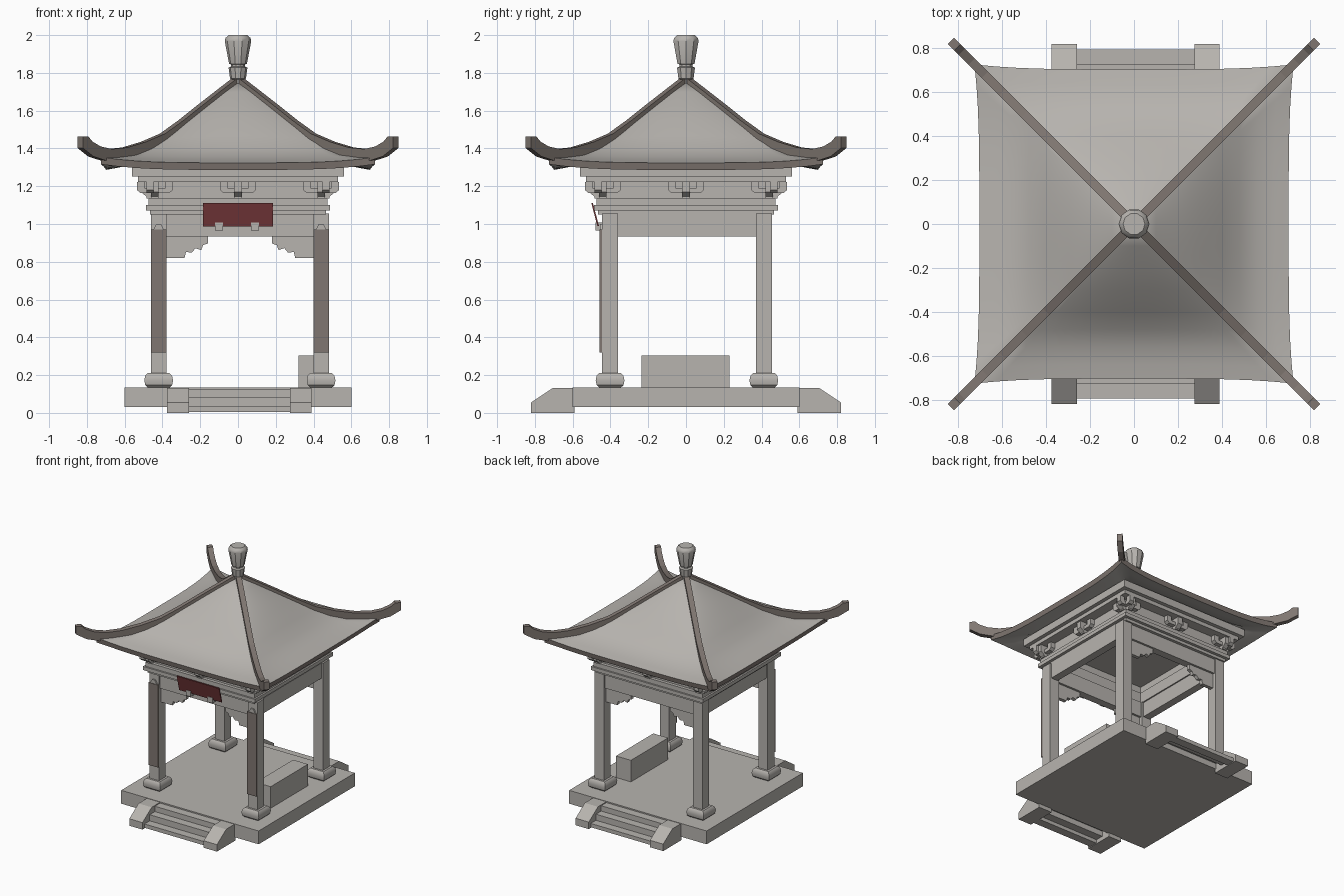
import bpy, bmesh, math
from mathutils import Vector, Matrix

if "Cube" in bpy.data.objects:
    bpy.data.objects.remove(bpy.data.objects["Cube"])


def material(name, r, g, b):
    m = bpy.data.materials.new(name)
    m.diffuse_color = (r, g, b, 1)
    m.use_nodes = True
    m.node_tree.nodes["Principled BSDF"].inputs["Base Color"].default_value = m.diffuse_color
    return m


STONE = material("grey_stone", 0.475, 0.455, 0.428)
BROWN = material("brown_grey", 0.215, 0.183, 0.165)
RED = material("dark_red", 0.19, 0.042, 0.045)
CX, CY = 0.01, 0.005      # centre of the column grid


def smooth_by_angle(ob):
    bpy.ops.object.select_all(action='DESELECT')
    ob.select_set(True)
    bpy.context.view_layer.objects.active = ob
    bpy.ops.object.shade_smooth_by_angle(angle=math.radians(35))


def finish(name, bm, mats, smooth=False, recalc=True):
    if recalc:
        bmesh.ops.recalc_face_normals(bm, faces=bm.faces)
    me = bpy.data.meshes.new(name)
    bm.to_mesh(me)
    bm.free()
    ob = bpy.data.objects.new(name, me)
    bpy.context.collection.objects.link(ob)
    for m in mats:
        me.materials.append(m)
    if smooth:
        smooth_by_angle(ob)
    return ob


def box(name, x0, x1, y0, y1, z0, z1, mat=STONE):
    bm = bmesh.new()
    bmesh.ops.create_cube(bm, size=1)
    for v in bm.verts:
        v.co = Vector(((x0 + x1) / 2 + v.co.x * (x1 - x0),
                       (y0 + y1) / 2 + v.co.y * (y1 - y0),
                       (z0 + z1) / 2 + v.co.z * (z1 - z0)))
    return finish(name, bm, [mat])


def prism(name, pts, a, b, place, mat=STONE):
    """Extrude outline pts from a to b; place(u, w, t) gives the 3D point."""
    bm = bmesh.new()
    lo = [bm.verts.new(place(u, w, a)) for u, w in pts]
    hi = [bm.verts.new(place(u, w, b)) for u, w in pts]
    n = len(pts)
    bm.faces.new(lo)
    bm.faces.new(hi)
    for i in range(n):
        j = (i + 1) % n
        bm.faces.new((lo[i], lo[j], hi[j], hi[i]))
    return finish(name, bm, [mat])


def stack(name, rings, sides, cx, cy, closed=False, mat=STONE, turn=0.0, smooth=False):
    """Loft regular polygons; rings = (radius, z)."""
    bm = bmesh.new()
    loops = [[bm.verts.new((cx + r * math.cos(turn + k * math.tau / sides),
                            cy + r * math.sin(turn + k * math.tau / sides), z))
              for k in range(sides)] for r, z in rings]
    pairs = list(zip(loops, loops[1:]))
    if closed:
        pairs.append((loops[-1], loops[0]))
    else:
        bm.faces.new(loops[0])
        bm.faces.new(loops[-1])
    for p, q in pairs:
        for k in range(sides):
            m = (k + 1) % sides
            bm.faces.new((p[k], p[m], q[m], q[k]))
    return finish(name, bm, [mat], smooth)


def square_ring(name, outer, inner, z0, z1):
    s = math.sqrt(2)
    return stack(name, [(outer * s, z0), (outer * s, z1), (inner * s, z1), (inner * s, z0)],
                 4, 0, 0, True, turn=math.pi / 4)


# platform and bench
box("platform", -0.60, 0.60, -0.60, 0.60, 0.03, 0.135)
box("bench", 0.32, 0.45, -0.235, 0.23, 0.135, 0.305)

# steps with sloping cheeks, front and back
cheek = [(0.59, 0), (0.82, 0), (0.82, 0.055), (0.705, 0.132), (0.59, 0.132)]
for side, s in (("front", -1), ("back", 1)):
    for tag, x0, x1 in (("left", -0.375, -0.26), ("right", 0.275, 0.39)):
        prism(f"{side}_{tag}_step_cheek", cheek, x0, x1, lambda u, w, t: (t, s * u, w))
    for i, (y, z) in enumerate(((0.795, 0.035), (0.73, 0.083), (0.665, 0.125))):
        ys = sorted((s * (y - 0.067), s * y))
        box(f"{side}_step_{i + 1}", -0.26, 0.275, ys[0], ys[1], max(0.005, z - 0.05), z)

# columns on rounded square bases
base = [(0.058, 0.135), (0.071, 0.147), (0.076, 0.172), (0.071, 0.197), (0.058, 0.21)]
for sx in (-1, 1):
    for sy in (-1, 1):
        x, y = CX + sx * 0.43, CY + sy * 0.407
        tag = ("left" if sx < 0 else "right") + ("_front" if sy < 0 else "_back")
        box(tag + "_column", x - 0.041, x + 0.041, y - 0.042, y + 0.042, 0.135, 1.055)
        stack(tag + "_column_base", [(r * 1.414, z) for r, z in base], 4, x, y,
              turn=math.pi / 4, smooth=True)

# hanging boards on the front columns
for tag, x in (("left", -0.42), ("right", 0.44)):
    box(tag + "_hanging_board", x - 0.041, x + 0.041, -0.459, -0.443, 0.32, 0.97, BROWN)
    prism(tag + "_board_hook", [(x - 0.028, 0.97), (x + 0.028, 0.97), (x + 0.012, 1.0), (x - 0.012, 1.0)],
          -0.455, -0.443, lambda u, w, t: (u, t, w))

# beams between the columns
for s in (-1, 1):
    y, x = CY + s * 0.407, CX + s * 0.43
    box("cross_beam", CX - 0.39, CX + 0.39, y - 0.03, y + 0.03, 0.935, 1.055)
    box("side_beam", x - 0.03, x + 0.03, CY - 0.37, CY + 0.37, 0.935, 1.055)

# carved corner braces under the front and back beams
brace = [(0.39, 0.937), (0.17, 0.937), (0.17, 0.897), (0.195, 0.888), (0.205, 0.862),
         (0.235, 0.872), (0.255, 0.848), (0.285, 0.852), (0.293, 0.82), (0.39, 0.82)]
for sx in (-1, 1):
    for sy in (-1, 1):
        prism("carved_brace", brace, -0.014, 0.014,
              lambda u, w, t: (CX + sx * u, CY + sy * 0.407 + t, w))

# stepped cornice with a flat ceiling inside
for i, (o, n, z0, z1) in enumerate(((0.465, 0.38, 1.05, 1.072), (0.488, 0.38, 1.072, 1.10),
                                    (0.475, 0.38, 1.10, 1.135), (0.45, 0.39, 1.135, 1.225),
                                    (0.53, 0.39, 1.222, 1.252), (0.56, 0.42, 1.252, 1.31))):
    square_ring(f"cornice_tier_{i + 1}", o, n, z0, z1)
box("ceiling", -0.4, 0.4, -0.4, 0.4, 1.19, 1.21)

# bracket sets in the cornice
arm = [(-0.095, 1.222), (-0.095, 1.18), (-0.075, 1.163), (-0.02, 1.163), (-0.02, 1.135),
       (0.02, 1.135), (0.02, 1.163), (0.075, 1.163), (0.095, 1.18), (0.095, 1.222),
       (0.055, 1.222), (0.055, 1.19), (-0.055, 1.19), (-0.055, 1.222)]
tongue = [(0.44, 1.137), (0.475, 1.137), (0.515, 1.17), (0.515, 1.222), (0.44, 1.222)]
for q in range(4):
    rot = Matrix.Rotation(q * math.pi / 2, 3, 'Z')
    for c in (-0.44, 0, 0.44):
        prism("bracket_arm", arm, 0.448, 0.485, lambda u, w, t: rot @ Vector((c + u, -t, w)))
        prism("bracket_tongue", tongue, -0.02, 0.02, lambda u, w, t: rot @ Vector((c + t, -u, w)))

# red sign board, tilted forward, on two hooks
sign = [(-0.461, 0.99), (-0.493, 1.112), (-0.501, 1.110), (-0.469, 0.988)]
prism("sign_board", sign, -0.185, 0.185, lambda u, w, t: (t, u, w), RED)
for x in (-0.10, 0.09):
    box("sign_hook", x - 0.021, x + 0.021, -0.478, -0.42, 0.965, 1.008)

# roof: four slopes, fuller in the middle, with lifted corners; (distance, height, bulge)
PROFILE = [(0, 1.765, 0), (0.1, 1.69, 0.01), (0.2, 1.61, 0.02), (0.3, 1.53, 0.026),
           (0.4, 1.447, 0.02), (0.48, 1.393, 0.006), (0.56, 1.355, 0), (0.64, 1.336, 0),
           (0.705, 1.324, 0)]
bm = bmesh.new()
N = 16
for q in range(4):
    rot = Matrix.Rotation(q * math.pi / 2, 3, 'Z')
    rows = []
    for d, z, bulge in PROFILE:
        k = d / 0.705
        row = []
        for i in range(N + 1):
            t = 2 * i / N - 1
            lift = abs(t) ** 4 * k ** 4
            e = d + 0.022 * lift
            row.append(bm.verts.new(rot @ Vector((t * e, -e, z + 0.03 * lift + bulge * (1 - t * t)))))
        rows.append(row)
    for a, b in zip(rows, rows[1:]):
        for i in range(N):
            bm.faces.new((a[i], b[i], b[i + 1], a[i + 1]))
bmesh.ops.remove_doubles(bm, verts=bm.verts, dist=0.0005)
for f in bm.faces:
    f.normal_update()
    if f.normal.z < 0:
        f.normal_flip()
roof = finish("roof", bm, [STONE, BROWN], recalc=False)
sol = roof.modifiers.new("thickness", 'SOLIDIFY')
sol.thickness = 0.038
sol.offset = -1
sol.material_offset_rim = 1
bpy.context.view_layer.objects.active = roof
bpy.ops.object.modifier_apply(modifier=sol.name)
smooth_by_angle(roof)

# upswept hip ridges
top = [(0.0, 1.785), (0.1, 1.708), (0.2, 1.63), (0.3, 1.55), (0.4, 1.478), (0.5, 1.435), (0.6, 1.405),
       (0.68, 1.397), (0.74, 1.41), (0.785, 1.437), (0.805, 1.462), (0.835, 1.462)]
low = [(0.835, 1.402), (0.78, 1.358), (0.71, 1.335), (0.62, 1.335), (0.52, 1.36), (0.4, 1.415),
       (0.2, 1.575), (0.0, 1.73)]
r2 = math.sqrt(0.5)
for sx in (-1, 1):
    for sy in (-1, 1):
        prism("hip_ridge", top + low, -0.02, 0.02,
              lambda u, w, t: (sx * (u + t * r2), sy * (u - t * r2), w), BROWN)

# finial
stack("finial", [(0.03, 1.71), (0.036, 1.765), (0.042, 1.77), (0.05, 1.828), (0.036, 1.834),
                 (0.036, 1.845), (0.047, 1.847), (0.07, 1.968), (0.066, 1.985), (0.05, 2.0)],
      10, 0, 0, smooth=True)
